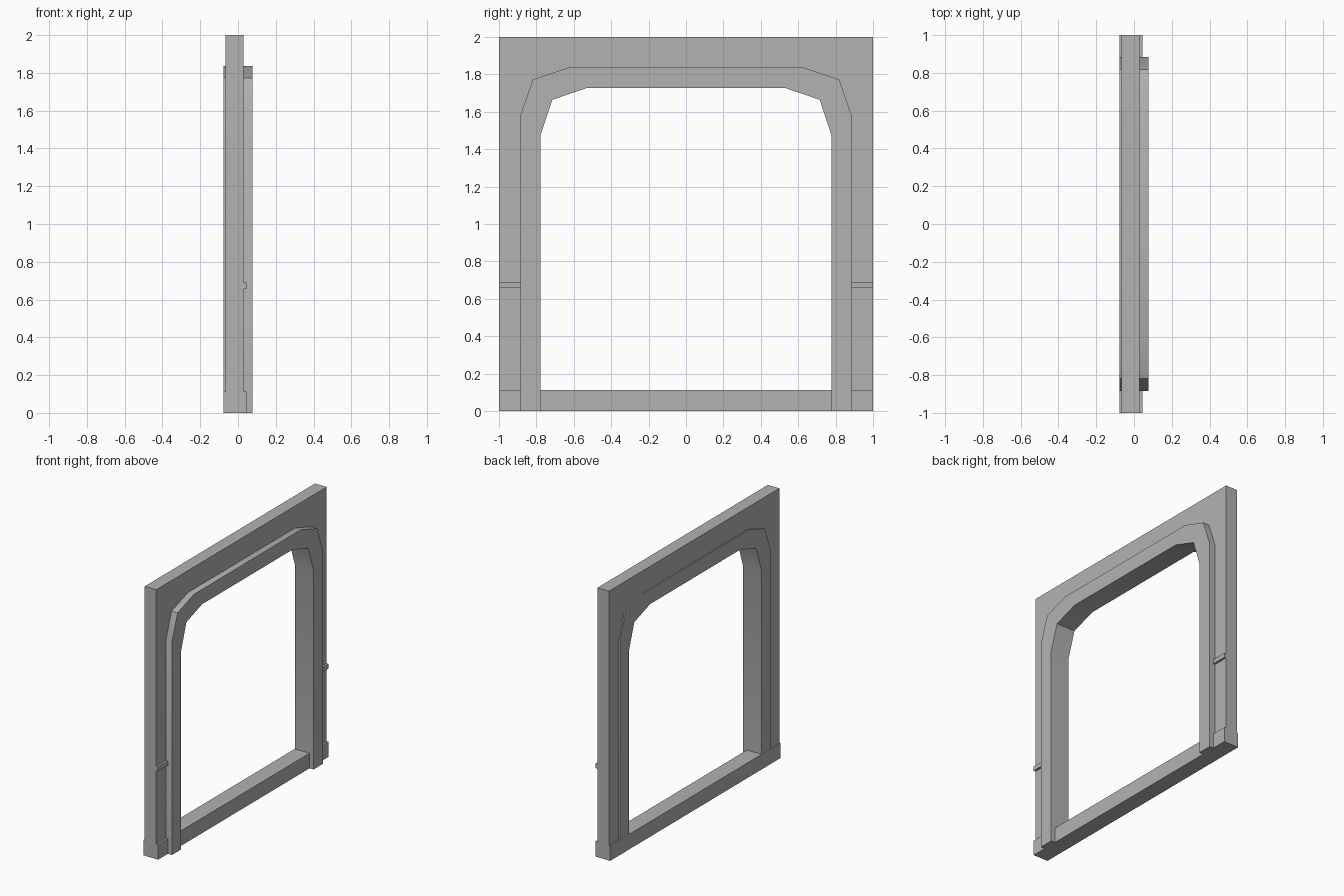
import bpy, bmesh, math

if "Cube" in bpy.data.objects:
    bpy.data.objects.remove(bpy.data.objects["Cube"])

OUTER = [(0.885, 0), (0.885, 1.583), (0.819, 1.773), (0.627, 1.837)]
INNER = [(0.777, 0), (0.777, 1.477), (0.715, 1.664), (0.53, 1.727)]
WALL = [(1, 0), (1, 2)]

# Mid-grey paint shared by all parts
GREY = bpy.data.materials.new("mid_grey")
GREY.diffuse_color = (0.446, 0.446, 0.446, 1)
GREY.use_nodes = True
GREY.node_tree.nodes["Principled BSDF"].inputs["Base Color"].default_value = GREY.diffuse_color


def make_object(name, bm):
    bmesh.ops.recalc_face_normals(bm, faces=bm.faces)
    mesh = bpy.data.meshes.new(name)
    bm.to_mesh(mesh)
    bm.free()
    mesh.materials.append(GREY)
    obj = bpy.data.objects.new(name, mesh)
    bpy.context.collection.objects.link(obj)
    return obj


def arch(name, outer, inner, x0, x1):
    """Extrude the band between two mirrored arch profiles along x."""
    def full(half):
        return half + [(-y, z) for y, z in reversed(half)]
    points = full(outer) + full(inner)[::-1]
    bm = bmesh.new()
    face = bm.faces.new([bm.verts.new((x0, y, z)) for y, z in points])
    ext = bmesh.ops.extrude_face_region(bm, geom=[face], use_keep_orig=True)
    moved = [g for g in ext["geom"] if isinstance(g, bmesh.types.BMVert)]
    bmesh.ops.translate(bm, verts=moved, vec=(x1 - x0, 0, 0))
    return make_object(name, bm)


def box(name, lo, hi):
    bm = bmesh.new()
    bmesh.ops.create_cube(bm, size=1)
    for v in bm.verts:
        v.co = [(a + b) / 2 + c * (b - a) for a, b, c in zip(lo, hi, v.co)]
    return make_object(name, bm)


# Wall panel around the doorway
arch("wall_panel", WALL, OUTER, -0.067, 0.028)

# Raised door surround, its shallow bends shaded smooth
surround = arch("door_surround", OUTER, INNER, -0.076, 0.077)
bpy.context.view_layer.objects.active = surround
surround.select_set(True)
bpy.ops.object.shade_smooth_by_angle(angle=math.radians(30))

# Sill and skirting in one bar along the bottom
box("base_sill", (-0.077, -1, 0), (0.044, 1, 0.112))

# Small rail on the wall on each side of the doorway
for side, (y0, y1) in {"left": (-1, -0.885), "right": (0.885, 1)}.items():
    box("wall_rail_" + side, (0.02, y0, 0.657), (0.044, y1, 0.69))
